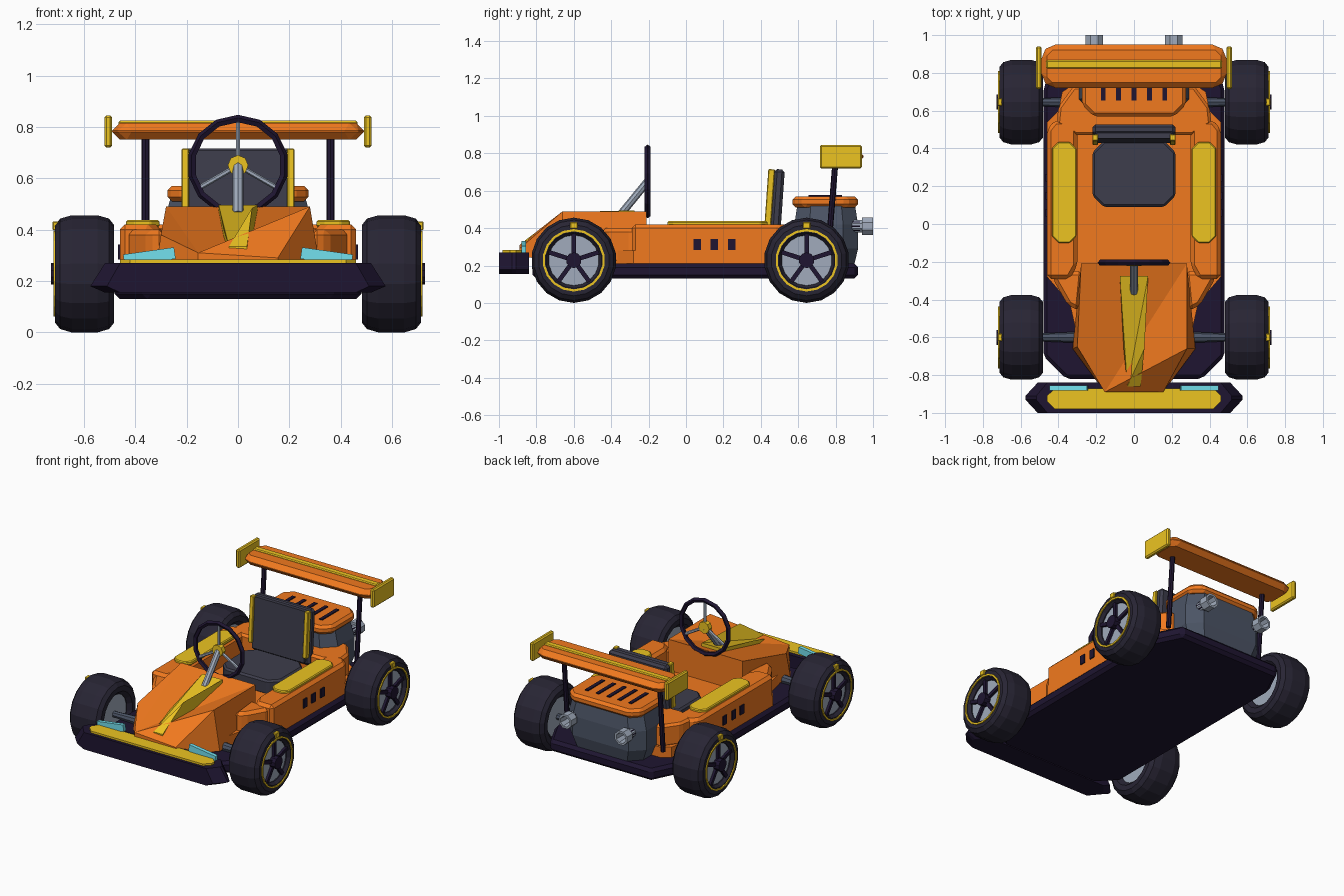
import bpy, bmesh, math
from mathutils import Vector, Matrix

if "Cube" in bpy.data.objects:
    bpy.data.objects.remove(bpy.data.objects["Cube"])

def mat(name, r, g, b):
    """Material from a colour as seen on screen (converted to linear)."""
    m = bpy.data.materials.new(name)
    m.diffuse_color = (*[(min(1, c / 0.93)) ** 2.2 for c in (r, g, b)], 1)
    m.use_nodes = True
    m.node_tree.nodes["Principled BSDF"].inputs["Base Color"].default_value = m.diffuse_color
    return m

ORANGE = mat("orange", 0.88, 0.44, 0.13)
YELLOW = mat("yellow", 0.86, 0.71, 0.14)
NAVY = mat("navy", 0.13, 0.10, 0.19)
TYRE = mat("tyre", 0.16, 0.15, 0.20)
SEAT = mat("seat_grey", 0.23, 0.23, 0.28)
ENGINE = mat("engine_grey", 0.28, 0.31, 0.37)
STEEL = mat("steel", 0.58, 0.62, 0.68)
CYAN = mat("cyan", 0.42, 0.82, 0.87)

def finish(name, bm, m, bevel=0):
    bmesh.ops.recalc_face_normals(bm, faces=bm.faces)
    if bevel:
        bmesh.ops.bevel(bm, geom=bm.edges[:], offset=bevel, segments=1, affect='EDGES')
    me = bpy.data.meshes.new(name)
    bm.to_mesh(me)
    bm.free()
    me.materials.append(m)
    ob = bpy.data.objects.new(name, me)
    bpy.context.collection.objects.link(ob)
    return ob

def box(name, c, size, m, bevel=0, rot=None):
    bm = bmesh.new()
    M = Matrix.Translation(c) @ (rot or Matrix()) @ Matrix.Diagonal((*size, 1))
    bmesh.ops.create_cube(bm, size=1, matrix=M)
    return finish(name, bm, m, bevel)

def loft(name, rings, m, bevel=0):
    """Skin a list of equal-length closed rings and cap both ends."""
    bm = bmesh.new()
    R = [[bm.verts.new(p) for p in r] for r in rings]
    n = len(R[0])
    for a, b in zip(R, R[1:]):
        for i in range(n):
            bm.faces.new((a[i], a[(i + 1) % n], b[(i + 1) % n], b[i]))
    bm.faces.new(R[0])
    bm.faces.new(R[-1])
    return finish(name, bm, m, bevel)

def prism(name, outline, z0, z1, m, bevel=0):
    return loft(name, [[(x, y, z) for x, y in outline] for z in (z0, z1)], m, bevel)

def both(half):
    return half + [(-x, y) for x, y in reversed(half)]

def octagon(x0, x1, y0, y1, c):
    return [(x0 + c, y0), (x1 - c, y0), (x1, y0 + c), (x1, y1 - c),
            (x1 - c, y1), (x0 + c, y1), (x0, y1 - c), (x0, y0 + c)]

def rod(name, a, b, r, m, n=8, r2=None):
    a, b = Vector(a), Vector(b)
    d = b - a
    bm = bmesh.new()
    M = Matrix.Translation((a + b) / 2) @ d.to_track_quat('Z', 'Y').to_matrix().to_4x4()
    bmesh.ops.create_cone(bm, cap_ends=True, segments=n, radius1=r,
                          radius2=r2 or r, depth=d.length, matrix=M)
    return finish(name, bm, m)

def lathe(name, prof, c, m, n=18, axis='X', s=1):
    """Revolve a closed (along, radius) profile about an X or Y axis."""
    bm = bmesh.new()
    R = []
    for k in range(n):
        t = 2 * math.pi * (k + 0.5) / n
        ca, sa = math.cos(t), math.sin(t)
        R.append([bm.verts.new(Vector(c) + Vector((s * a, r * ca, r * sa) if axis == 'X'
                  else (r * ca, s * a, r * sa))) for a, r in prof])
    p = len(prof)
    for k in range(n):
        a, b = R[k], R[(k + 1) % n]
        for i in range(p):
            bm.faces.new((a[i], a[(i + 1) % p], b[(i + 1) % p], b[i]))
    return finish(name, bm, m)

# Floor pan, tub and rear deck
prism("floor_pan", both([(.36, -.82), (.48, -.70), (.48, .72), (.38, .92)]), .13, .21, NAVY, .02)
prism("tub", both([(.30, -.60), (.34, -.42), (.46, -.28), (.46, .54), (.40, .60), (.38, .70), (.32, .74)]),
      .20, .28, ORANGE)
prism("rear_deck", both([(.31, .47), (.41, .53), (.40, .62), (.32, .73)]), .27, .42, ORANGE, .015)

# Nose and its stripe: faceted wedges with a twisted top
def wedge(name, pts, m):
    bm = bmesh.new()
    V = [bm.verts.new(p) for p in pts]
    for f in [(0, 1, 4), (0, 4, 2), (1, 3, 4), (3, 5, 4), (0, 2, 8, 6), (2, 4, 10, 8), (1, 7, 9, 3),
              (3, 9, 11, 5), (4, 5, 11, 10), (0, 6, 7, 1), (6, 8, 9, 7), (8, 10, 11, 9)]:
        bm.faces.new([V[i] for i in f])
    finish(name, bm, m)

wedge("nose", [(-.28, -.21, .49), (.28, -.21, .49), (-.30, -.65, .38), (.28, -.66, .49), (-.155, -.89, .31),
               (.155, -.89, .29), (-.28, -.21, .21), (.28, -.21, .21), (-.325, -.66, .22), (.325, -.66, .22),
               (-.155, -.89, .25), (.155, -.89, .25)], ORANGE)
wedge("nose_stripe", [(-.075, -.275, .495), (.075, -.275, .495), (-.055, -.66, .40), (.055, -.66, .485),
                      (-.035, -.86, .335), (.035, -.86, .335), (-.075, -.275, .42), (.075, -.275, .42),
                      (-.055, -.66, .32), (.055, -.66, .32), (-.035, -.86, .28), (.035, -.86, .28)], YELLOW)

# Front bumper, narrower at the top, with yellow top strip
loft("front_bumper", [[(x * k, y, z) for x, y in both([(.51, -1.0), (.575, -.93), (.575, -.91), (.51, -.84)])]
     for k, z in ((.90, .155), (1, .18), (.90, .27))], NAVY)
prism("bumper_strip", octagon(-.46, .46, -.98, -.87, .04), .265, .283, YELLOW)

# Parts repeated left and right
for s, side in ((1, "right"), (-1, "left")):
    fl = lambda pts: [(s * x, y) for x, y in pts]
    prism(side + "_side_pod", fl([(.30, -.22), (.34, -.29), (.46, -.29), (.46, .50), (.42, .55), (.30, .55)]),
          .22, .42, ORANGE, .02)
    prism(side + "_front_fairing", fl([(.27, -.25), (.29, -.46), (.35, -.43), (.43, -.29), (.43, -.25)]),
          .21, .40, ORANGE, .02)
    prism(side + "_pod_pad", fl(octagon(.305, .435, -.10, .435, .035)), .41, .437, YELLOW, .006)
    box(side + "_headlight", (s * .345, -.868, .295), (.20, .025, .045), CYAN, 0,
        Matrix.Rotation(s * math.radians(8), 4, 'Y'))
    for i, y in enumerate((.06, .15, .245)):
        box(f"{side}_vent_{i}", (s * .46, y, .313), (.015, .04, .06), NAVY)
    # Seat trim
    box(side + "_seat_trim", (s * .205, .447, .56), (.03, .035, .31), YELLOW, .004,
        Matrix.Rotation(math.radians(-4), 4, 'X'))
    # Rear wing plate and post
    box(side + "_wing_plate", (s * .505, .828, .782), (.03, .225, .125), YELLOW, .008)
    rod(side + "_wing_post", (s * .36, .76, .27), (s * .36, .80, .77), .016, NAVY)
    # Exhaust pipe with open mouth
    lathe(side + "_exhaust", [(0, .035), (.09, .035), (.09, .05), (.15, .05), (.15, .036), (.06, .03), (0, .01)],
          (s * .21, .85, .41), STEEL, 8, 'Y')
    rod(side + "_exhaust_core", (s * .21, .86, .41), (s * .21, .93, .41), .034, NAVY)

    # Wheels and axles
    for end, y in (("front", -.60), ("rear", .645)):
        c = (s * .597, y, .228)
        n = f"{side}_{end}_"
        lathe(n + "tyre", [(-.09, .13), (-.115, .155), (-.115, .19), (-.095, .215), (-.05, .228), (.05, .228),
              (.095, .215), (.115, .19), (.115, .15), (.095, .135)], c, TYRE, 18, 'X', s)
        rod(n + "rim", (c[0] - s * .085, y, c[2]), (c[0] + s * .088, y, c[2]), .14, STEEL, 18)
        lathe(n + "ring", [(.10, .155), (.122, .155), (.122, .167), (.10, .167)], c, YELLOW, 18, 'X', s)
        rod(n + "hub", (c[0], y, c[2]), (c[0] + s * .13, y, c[2]), .042, NAVY, 10)
        for k in range(5):
            R = Matrix.Rotation(2 * math.pi * k / 5, 4, 'X')
            p = Vector(c) + R @ Vector((s * .092, 0, .085))
            box(f"{n}spoke_{k}", p, (.025, .024, .12), NAVY, 0, R)
        box(n + "marker", (c[0] + s * .112, y, .415), (.025, .04, .035), YELLOW, .004)
        rod(n + "axle", (s * .28, y, .23), (s * .52, y, .228), .03, ENGINE, 8, .02)

# Seat
prism("seat_cushion", octagon(-.22, .22, .09, .44, .06), .27, .37, SEAT, .012)
box("seat_back", (0, .488, .53), (.44, .055, .37), SEAT, .015, Matrix.Rotation(math.radians(-4), 4, 'X'))
box("seat_back_panel", (0, .455, .54), (.39, .03, .34), SEAT, 0, Matrix.Rotation(math.radians(-4), 4, 'X'))

# Engine and slotted cover
loft("engine", [[(x * k, .74 + (y - .74) * k, z) for x, y in octagon(-.29, .29, .58, .92, .08)]
     for k, z in ((.88, .20), (1, .29), (1, .42), (.90, .53))], ENGINE)
prism("engine_cover", octagon(-.275, .275, .57, .92, .06), .51, .57, ORANGE, .018)
for i in range(5):
    box(f"cover_slot_{i}", (-.164 + .082 * i, .745, .57), (.024, .18, .012), NAVY)

# Rear wing
prism("rear_wing", octagon(-.49, .49, .72, .95, .045), .75, .815, ORANGE, .03)
box("wing_strip", (0, .845, .813), (.93, .045, .022), YELLOW, .006)

# Steering wheel, spokes, hub and column
wc = Vector((0, -.205, .65))
lathe("steering_wheel", [(-.016, .185), (-.008, .168), (.008, .168), (.016, .185), (0, .197)], wc, NAVY, 14, 'Y')
for k in range(3):
    a = math.radians(90 + 120 * k)
    rod(f"steering_spoke_{k}", wc, wc + Vector((math.cos(a), 0, math.sin(a))) * .18, .010, STEEL, 6)
rod("steering_hub", wc + Vector((0, -.018, 0)), wc + Vector((0, .015, 0)), .04, YELLOW, 8)
rod("steering_column", wc, (0, -.36, .46), .021, STEEL)
